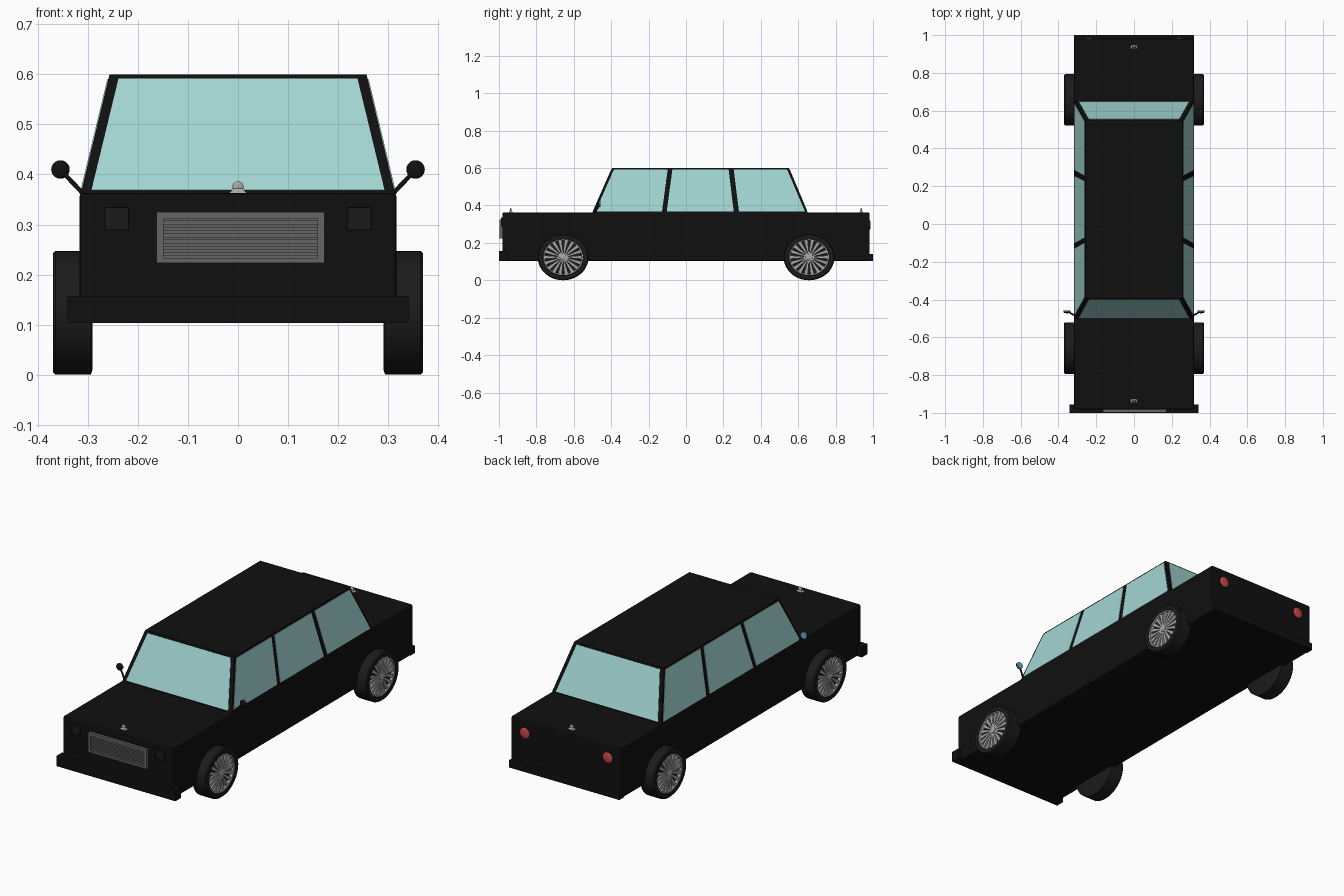
import bpy, bmesh
from math import sin, cos, pi
from mathutils import Vector, Matrix

if "Cube" in bpy.data.objects:
    bpy.data.objects.remove(bpy.data.objects["Cube"])


def mat(name, r, g, b):
    m = bpy.data.materials.new(name)
    m.diffuse_color = (r, g, b, 1)
    m.use_nodes = True
    m.node_tree.nodes["Principled BSDF"].inputs["Base Color"].default_value = m.diffuse_color
    return m


BLACK = mat("black_paint", .005, .005, .005)
RUBBER = mat("rubber", .011, .011, .011)
GLASS = mat("window_glass", .36, .66, .64)
RED = mat("red_lens", .6, .06, .06)
BLUE = mat("mirror_glass", .12, .42, .58)
METAL = mat("grille_metal", .13, .13, .13)
CHROME = mat("chrome", .4, .4, .4)


def finish(name, bm, material, smooth=False):
    bmesh.ops.recalc_face_normals(bm, faces=bm.faces)
    me = bpy.data.meshes.new(name)
    bm.to_mesh(me)
    bm.free()
    ob = bpy.data.objects.new(name, me)
    bpy.context.collection.objects.link(ob)
    me.materials.append(material)
    if smooth:
        bpy.context.view_layer.objects.active = ob
        ob.select_set(True)
        bpy.ops.object.shade_smooth_by_angle(angle=.6)
        ob.select_set(False)
    return ob


def add_hull(bm, low, high):
    """Join two matching loops into a closed solid."""
    a = [bm.verts.new(p) for p in low]
    b = [bm.verts.new(p) for p in high]
    n = len(a)
    bm.faces.new(a[::-1])
    bm.faces.new(b)
    for i in range(n):
        j = (i + 1) % n
        bm.faces.new((a[i], a[j], b[j], b[i]))


def rect(x0, x1, y0, y1, z):
    return [(x0, y0, z), (x1, y0, z), (x1, y1, z), (x0, y1, z)]


def add_box(bm, x0, x1, y0, y1, z0, z1):
    add_hull(bm, rect(x0, x1, y0, y1, z0), rect(x0, x1, y0, y1, z1))


def box(name, dims, material, bevel=0):
    bm = bmesh.new()
    add_box(bm, *dims)
    ob = finish(name, bm, material)
    if bevel:
        mod = ob.modifiers.new("bevel", "BEVEL")
        mod.width, mod.segments = bevel, 2
    return ob


def pane(name, pts, out):
    """Thin glass sheet lying on a cabin face."""
    p = [Vector(q) for q in pts]
    n = (p[1] - p[0]).cross(p[3] - p[0]).normalized()
    if n.dot(Vector(out)) < 0:
        n = -n
    bm = bmesh.new()
    add_hull(bm, [q - n * .004 for q in p], [q + n * .002 for q in p])
    finish(name, bm, GLASS)


def lathe(name, profile, seg, centre, squash, material):
    """Revolve (x, radius) points about the x axis."""
    bm = bmesh.new()
    rings = [[bm.verts.new((x, r * cos(2 * pi * i / seg), r * sin(2 * pi * i / seg)))
              for i in range(seg)] for x, r in profile]
    for a, b in zip(rings, rings[1:]):
        for i in range(seg):
            j = (i + 1) % seg
            bm.faces.new((a[i], a[j], b[j], b[i]))
    bm.faces.new(rings[0])
    bm.faces.new(rings[-1])
    bmesh.ops.transform(bm, matrix=Matrix.Translation(centre) @ Matrix.Diagonal((1, 1, squash, 1)), verts=bm.verts)
    return finish(name, bm, material, True)


# Body and bumpers
box("body", (-.317, .317, -.982, .982, .103, .363), BLACK, .007)
box("front_bumper", (-.341, .341, -1, -.955, .103, .157), BLACK)
box("rear_bumper", (-.317, .317, .96, 1, .103, .14), BLACK)

# Cabin, tapering to the roof
Z0, Z1 = .355, .6
bm = bmesh.new()
add_hull(bm, rect(-.316, .316, -.503, .653, Z0), rect(-.257, .257, -.395, .55, Z1))
finish("cabin", bm, BLACK)


def level(z, low, high):
    t = (z - Z0) / (Z1 - Z0)
    return low + (high - low) * t


# Windows
B, T = .368, .591
for name, y0, y1 in (("windscreen", -.503, -.395), ("rear_window", .653, .55)):
    yb, yt = level(B, y0, y1), level(T, y0, y1)
    pane(name, [(-.293, yb, B), (.293, yb, B), (.239, yt, T), (-.239, yt, T)], (0, y0, .1))
for s, side in ((1, "right"), (-1, "left")):
    xb, xt = s * level(B, .316, .257), s * level(T, .316, .257)
    for pos, b0, b1, t1, t0 in (("front", -.484, -.128, -.098, -.386),
                                ("middle", -.103, .255, .228, -.073),
                                ("rear", .283, .636, .541, .255)):
        pane(f"{side}_{pos}_window", [(xb, b0, B), (xb, b1, B), (xt, t1, T), (xt, t0, T)], (s, 0, 0))

# Grille with frame and slats
bm = bmesh.new()
GX0, GX1 = -.163, .173
add_box(bm, GX0, GX1, -.986, -.975, .223, .325)
for z0, z1 in ((.223, .233), (.311, .325)):
    add_box(bm, GX0, GX1, -.997, -.98, z0, z1)
for x0, x1 in ((GX0, GX0 + .014), (GX1 - .014, GX1)):
    add_box(bm, x0, x1, -.997, -.98, .223, .325)
for i in range(6):
    z = .237 + i * .0125
    add_box(bm, GX0 + .01, GX1 - .01, -.993, -.983, z, z + .008)
finish("grille", bm, METAL)

# Wheels: tyre, rim ring, spokes and hub
for s, side in ((1, "right"), (-1, "left")):
    for y, pos in ((-.657, "front"), (.658, "rear")):
        c, q = Vector((0, y, .1235)), .1235 / .136
        n = f"{pos}_{side}"
        lathe(n + "_tyre", [(s * x, r) for x, r in (
            (.291, .125), (.294, .136), (.365, .136), (.37, .131), (.37, .108), (.352, .104))], 48, c, q, RUBBER)
        lathe(n + "_rim", [(s * x, r) for x, r in (
            (.35, .098), (.366, .1), (.368, .106), (.35, .107))], 48, c, q, CHROME)
        lathe(n + "_hub", [(s * .35, .02), (s * .366, .018), (s * .369, .01)], 20, c, q, CHROME)
        bm = bmesh.new()
        for i in range(18):
            a = 2 * pi * i / 18
            u, v = Vector((0, cos(a), sin(a))), Vector((0, -sin(a), cos(a)))
            loop = [u * r + v * w for r, w in ((.012, -.003), (.102, -.010), (.102, .010), (.012, .003))]
            add_hull(bm, [p + Vector((s * .351, 0, 0)) for p in loop],
                     [p + Vector((s * .363, 0, 0)) for p in loop])
        bmesh.ops.transform(bm, matrix=Matrix.Translation(c) @ Matrix.Diagonal((1, 1, q, 1)), verts=bm.verts)
        finish(n + "_spokes", bm, CHROME)


def ball(name, centre, size, material):
    bm = bmesh.new()
    bmesh.ops.create_uvsphere(bm, u_segments=24, v_segments=12, radius=1,
                              matrix=Matrix.Translation(centre) @ Matrix.Diagonal((*size, 1)))
    return finish(name, bm, material, True)


def rod(name, p, q, r, material, seg=24):
    p, q = Vector(p), Vector(q)
    d = q - p
    bm = bmesh.new()
    bmesh.ops.create_cone(bm, cap_ends=True, segments=seg, radius1=r, radius2=r, depth=d.length,
                          matrix=Matrix.Translation((p + q) / 2) @ d.to_track_quat("Z", "Y").to_matrix().to_4x4())
    return finish(name, bm, material, True)


# Lights and mirrors, both sides
for s, side in ((1, "right"), (-1, "left")):
    bm = bmesh.new()
    x0, x1 = sorted((s * .218, s * .267))
    add_box(bm, x0 + .002, x1 - .002, -.985, -.975, .29, .333)
    for d in ((x0, x0 + .002, .288, .335), (x1 - .002, x1, .288, .335),
              (x0, x1, .288, .29), (x0, x1, .333, .335)):
        add_box(bm, d[0], d[1], -.989, -.975, d[2], d[3])
    finish(side + "_headlight", bm, RUBBER)
    ball(side + "_tail_light", (s * .238, .981, .295), (.028, .006, .028), RED)
    rod(side + "_mirror_arm", (s * .308, -.488, .36), (s * .348, -.465, .402), .0045, BLACK, 12)
    ball(side + "_mirror_shell", (s * .355, -.465, .41), (.0185, .008, .0185), BLACK)
    rod(side + "_mirror_glass", (s * .355, -.465, .41), (s * .355, -.457, .41), .0175, BLUE)

# Ornaments on the bonnet and boot lid
for y, pos in ((-.937, "bonnet"), (.937, "boot")):
    bm = bmesh.new()
    add_hull(bm, rect(-.02, .02, y - .012, y + .012, .361), rect(-.008, .008, y - .005, y + .005, .372))
    finish(pos + "_ornament_base", bm, CHROME)
    ball(pos + "_ornament", (0, y, .375), (.0115, .005, .0115), CHROME)
